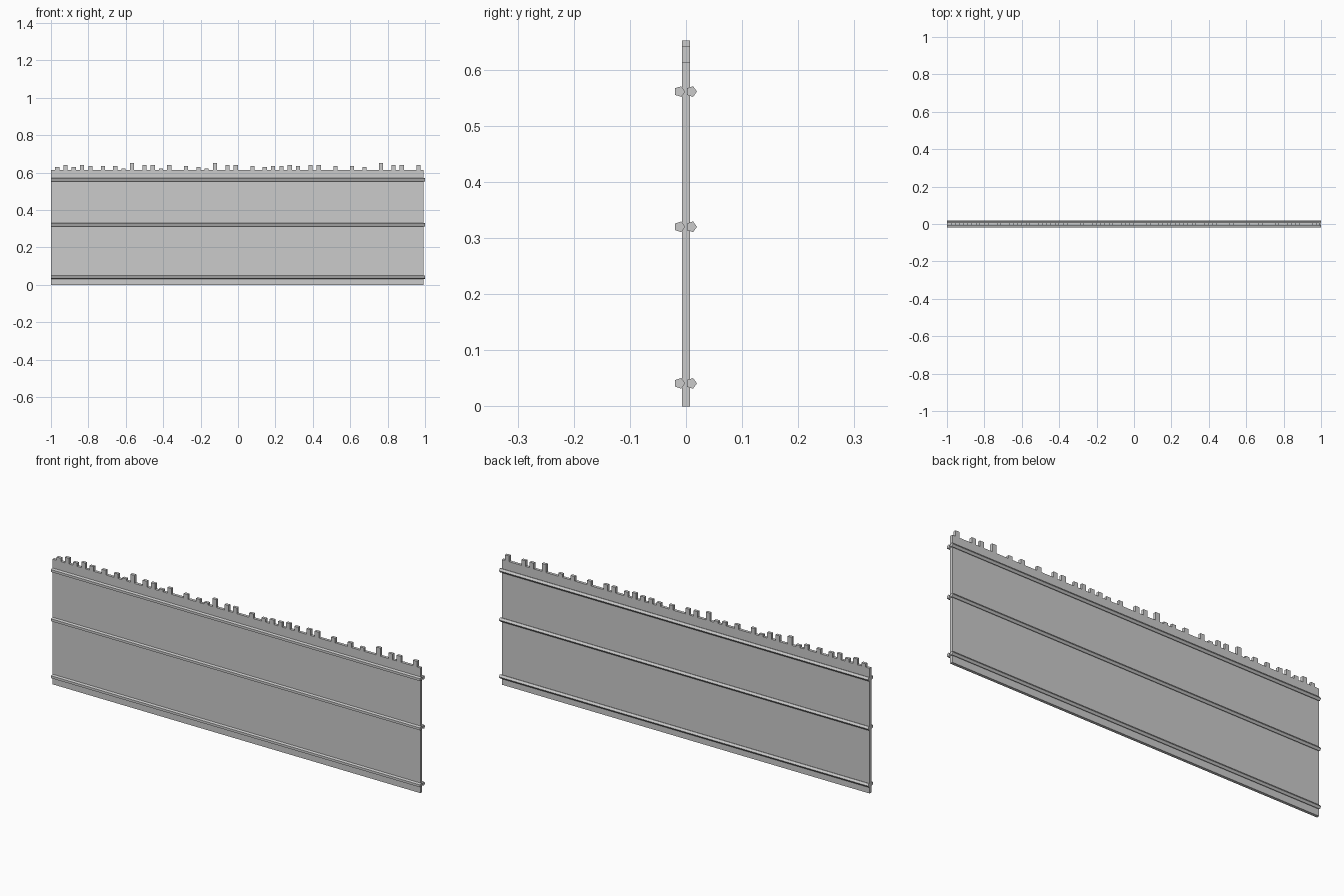
import bpy, bmesh
from math import radians
from mathutils import Matrix, Vector

if "Cube" in bpy.data.objects:
    bpy.data.objects.remove(bpy.data.objects["Cube"])

PITCH = 0.0222          # width of one cane
LEFT = -1.0
HALF_T = 0.007          # half thickness of the panel
TOP = 0.613


def make_object(name, bm):
    mesh = bpy.data.meshes.new(name)
    bm.to_mesh(mesh)
    bm.free()
    obj = bpy.data.objects.new(name, mesh)
    bpy.context.collection.objects.link(obj)
    return obj


def add_box(bm, x0, x1, z0, z1):
    size = Matrix.Diagonal((x1 - x0, 2 * HALF_T, z1 - z0, 1))
    pos = Matrix.Translation(((x0 + x1) / 2, 0, (z0 + z1) / 2))
    bmesh.ops.create_cube(bm, size=1, matrix=pos @ size)


# Flat cane panel
bm = bmesh.new()
add_box(bm, LEFT, 0.993, 0, TOP)
make_object("cane_panel", bm)

# Uneven cane tips: cane numbers grouped by the height they reach
tips = {
    0.652: (19, 39, 79),
    0.641: (3, 7, 22, 24, 28, 42, 44, 57, 62, 64, 82, 84, 88),
    0.635: (9, 12, 15, 32, 48, 53, 55, 59, 68, 72),
    0.629: (1, 5, 35, 51, 75),
    0.623: (17, 26, 37),
}
bm = bmesh.new()
for height, canes in tips.items():
    for i in canes:
        x = LEFT + i * PITCH
        add_box(bm, x, x + PITCH, TOP - 0.002, height)
make_object("cane_tips", bm)

# Five-sided horizontal rails, front and back
for side, y in (("front", -0.0114), ("back", 0.0095)):
    for level, z in (("lower", 0.041), ("middle", 0.32), ("upper", 0.561)):
        bm = bmesh.new()
        # cone axis turned to x, one corner pointing towards +y
        turn = Matrix.Rotation(radians(90), 4, 'Y')
        bmesh.ops.create_cone(bm, cap_ends=True, segments=5, radius1=0.01,
                              radius2=0.01, depth=2.0, matrix=turn)
        tip = max(bm.verts, key=lambda v: v.co.y).co
        angle = Vector((tip.y, tip.z)).angle_signed(Vector((1, 0)))
        spin = Matrix.Rotation(-angle, 4, 'X')
        bmesh.ops.transform(bm, matrix=Matrix.Translation((0, y, z)) @ spin,
                            verts=bm.verts)
        make_object(f"{side}_{level}_rail", bm)
